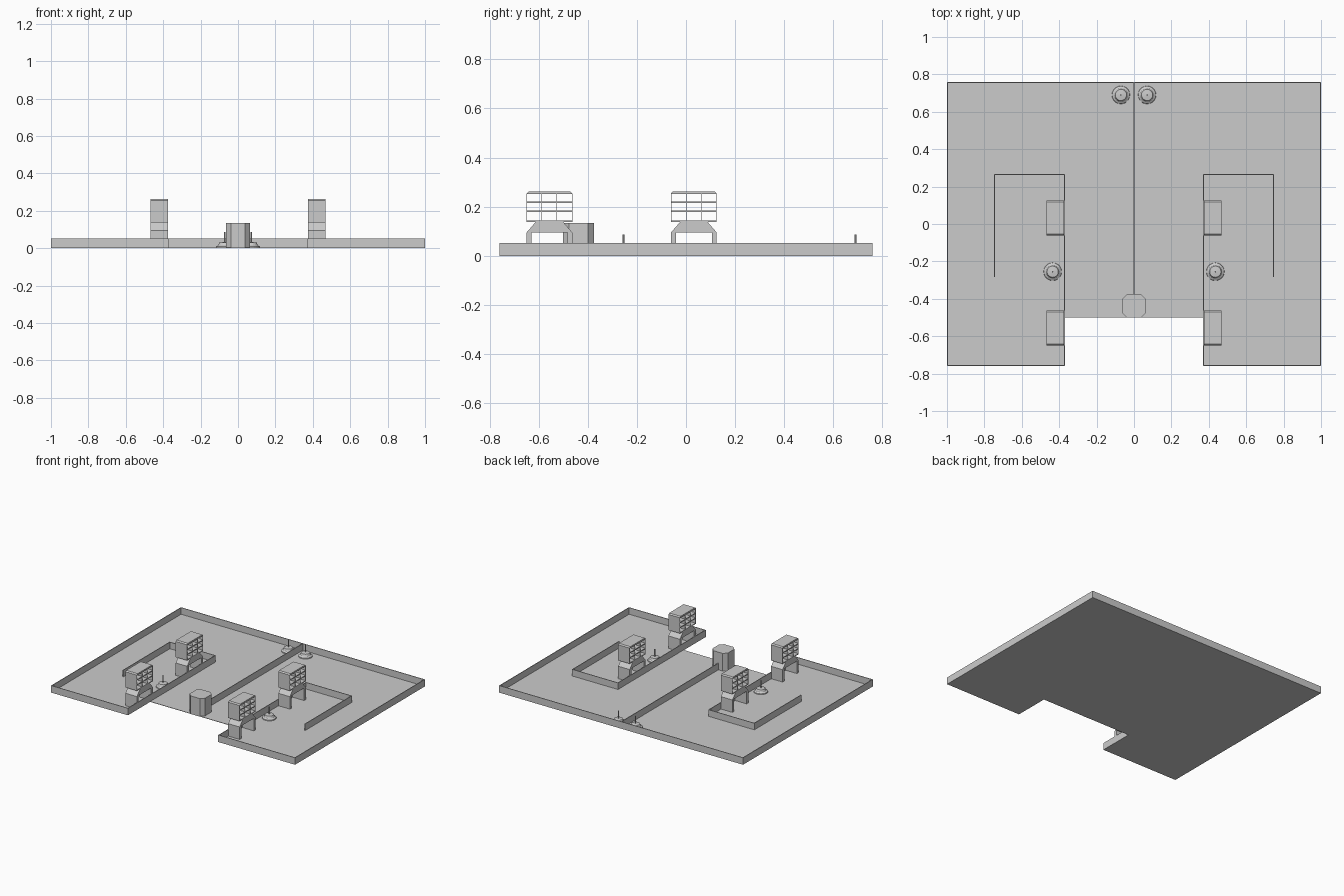
import bpy, bmesh, math

if "Cube" in bpy.data.objects:
    bpy.data.objects.remove(bpy.data.objects["Cube"])

WALL_H, WALL_T = 0.052, 0.005


def make(name, bm):
    bmesh.ops.recalc_face_normals(bm, faces=bm.faces)
    mesh = bpy.data.meshes.new(name)
    bm.to_mesh(mesh)
    bm.free()
    obj = bpy.data.objects.new(name, mesh)
    bpy.context.collection.objects.link(obj)
    return obj


def add_box(bm, x0, x1, y0, y1, z0, z1):
    verts = bmesh.ops.create_cube(bm, size=1)["verts"]
    for v in verts:
        v.co.x = x1 if v.co.x > 0 else x0
        v.co.y = y1 if v.co.y > 0 else y0
        v.co.z = z1 if v.co.z > 0 else z0


def add_prism(bm, points, offset):
    """Extrude a closed outline by an offset vector."""
    face = bm.faces.new([bm.verts.new(p) for p in points])
    res = bmesh.ops.extrude_face_region(bm, geom=[face], use_keep_orig=True)
    bmesh.ops.translate(bm, vec=offset,
                        verts=[g for g in res["geom"] if isinstance(g, bmesh.types.BMVert)])


def wall_run(name, path):
    """Axis-aligned thin walls following a path of corners."""
    bm = bmesh.new()
    h = WALL_T / 2
    for (ax, ay), (bx, by) in zip(path, path[1:]):
        add_box(bm, min(ax, bx) - h, max(ax, bx) + h,
                min(ay, by) - h, max(ay, by) + h, 0, WALL_H)
    return make(name, bm)


# Floor slab with front notch
outline = [(-1, -.76), (-.37, -.76), (-.37, -.5), (.37, -.5),
           (.37, -.76), (1, -.76), (1, .76), (-1, .76)]
bm = bmesh.new()
add_prism(bm, [(x, y, 0) for x, y in outline], (0, 0, 0.003))
make("floor", bm)

# Walls: perimeter, side rooms and central divider
e = WALL_T / 2
for side, s in (("left", -1), ("right", 1)):
    wall_run(side + "_outer_wall", [(0, .76 - e), (s * (1 - e), .76 - e),
                                    (s * (1 - e), -.76 + e), (s * (.37 + e), -.76 + e)])
    wall_run(side + "_room_wall", [(s * (.37 + e), -.76 + e), (s * (.37 + e), .265),
                                   (s * .745, .265), (s * .745, -.28)])
wall_run("central_divider", [(0, -.38), (0, .76 - e)])

# Octagonal booth at the notch
bm = bmesh.new()
a, b = 0.063, 0.038
octagon = [(-b, -a), (b, -a), (a, -b), (a, b), (b, a), (-b, a), (-a, b), (-a, -b)]
add_prism(bm, [(x, y - .438, 0) for x, y in octagon], (0, 0, 0.134))
make("booth", bm)


def tower(label, s, yc):
    x0, x1 = sorted((s * .374, s * .468))
    hw = 0.093
    # Arched stand
    bm = bmesh.new()
    half = [(hw, 0), (hw, .095), (.054, .14)]
    inner = [(hw - .02, .095), (hw - .02, 0)]
    arch = half + [(-y, z) for y, z in half[::-1]] + [(-y, z) for y, z in inner[::-1]] + inner
    add_prism(bm, [(x0, yc + y, z) for y, z in arch], (x1 - x0, 0, 0))
    make(label + "_arch", bm)
    # Open grid of three by three compartments
    bm = bmesh.new()
    for z in (.138, .178, .215):
        add_box(bm, x0, x1, yc - hw, yc + hw, z, z + .006)
    for i in range(4):
        y = yc + (hw - .001) * (2 * i / 3 - 1)
        add_box(bm, x0, x1, y - .001, y + .001, .14, .252)
    make(label + "_compartments", bm)
    # Bevelled cap
    bm = bmesh.new()
    cap = [(-hw, .251), (hw, .251), (hw, .254), (hw - .008, .262),
           (-hw + .008, .262), (-hw, .254)]
    add_prism(bm, [(x0, yc + y, z) for y, z in cap], (x1 - x0, 0, 0))
    make(label + "_cap", bm)


for side, s in (("left", -1), ("right", 1)):
    tower(side + "_front_tower", s, -.556)
    tower(side + "_rear_tower", s, .032)


def post(name, x, y, n=20):
    """Flared round base with a thin pole, spun from a profile."""
    bm = bmesh.new()
    prof = [(0, 0), (.049, 0), (.047, .009), (.036, .016), (.03, .03),
            (.004, .033), (.004, .086), (0, .086)]
    vs = [bm.verts.new((r, 0, z)) for r, z in prof]
    es = [bm.edges.new(p) for p in zip(vs, vs[1:])]
    bmesh.ops.spin(bm, geom=vs + es, axis=(0, 0, 1), cent=(0, 0, 0),
                   angle=math.tau, steps=n, use_merge=True)
    bmesh.ops.remove_doubles(bm, verts=bm.verts, dist=1e-5)
    make(name, bm).location = (x, y, 0)


# Round posts at the back and between the towers
for side, s in (("left", -1), ("right", 1)):
    post(side + "_back_post", s * .07, .69)
    post(side + "_room_post", s * .435, -.255)
